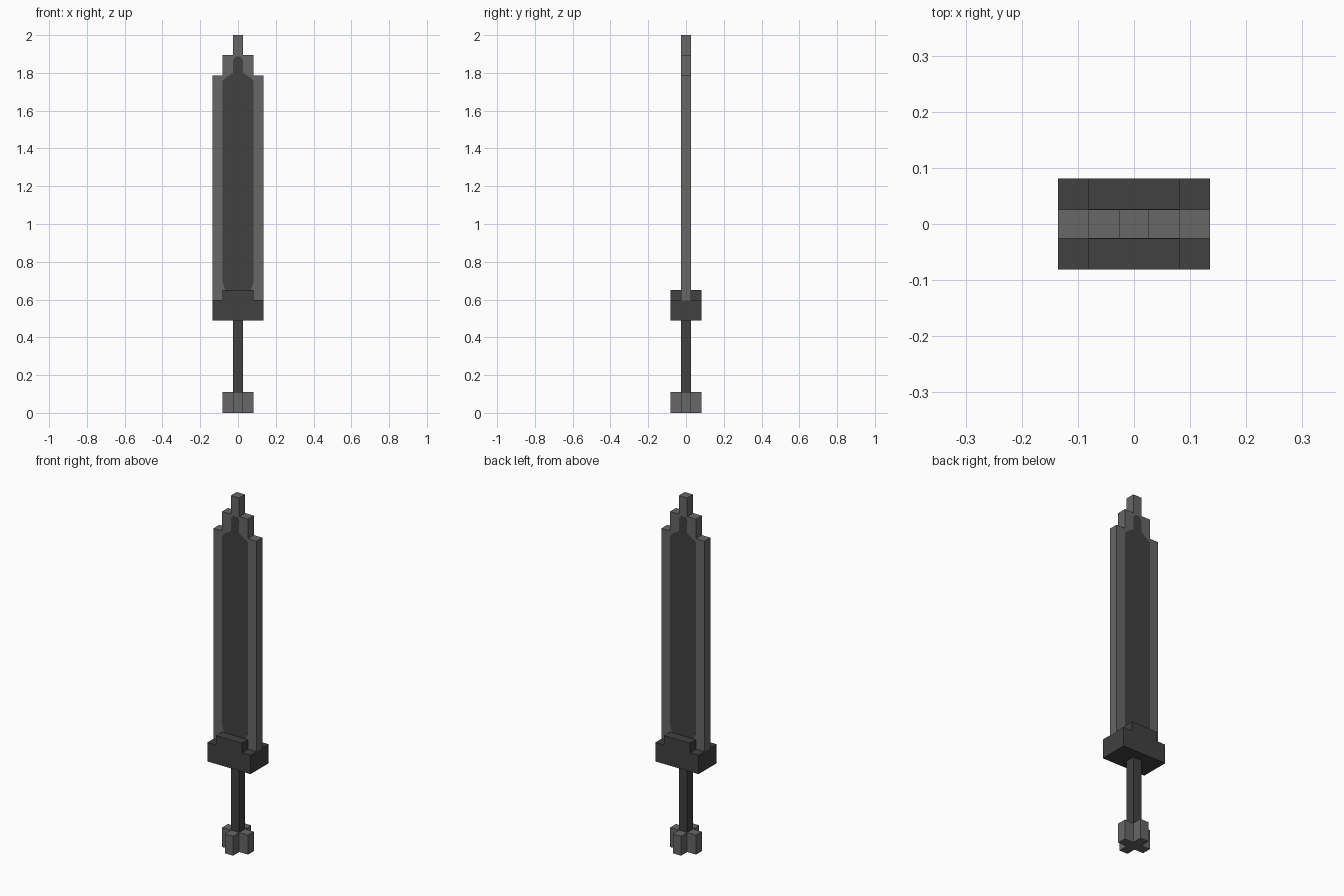
import bpy
import bmesh

cube = bpy.data.objects.get("Cube")
if cube:
    bpy.data.objects.remove(cube, do_unlink=True)


def make_material(name, value):
    mat = bpy.data.materials.new(name)
    colour = (value, value, value, 1)
    mat.use_nodes = True
    mat.diffuse_color = colour
    mat.node_tree.nodes["Principled BSDF"].inputs["Base Color"].default_value = colour
    return mat


steel = make_material("light grey steel", 0.135)
iron = make_material("dark grey iron", 0.052)


def extrude_profile(name, points, depth, mat, axis="y"):
    """Closed outline extruded evenly to both sides of the centre plane."""
    bm = bmesh.new()
    if axis == "y":
        verts = [bm.verts.new((a, -depth, b)) for a, b in points]
        move = (0, 2 * depth, 0)
    else:
        low, high = depth
        verts = [bm.verts.new((a, b, low)) for a, b in points]
        move = (0, 0, high - low)
    face = bm.faces.new(verts)
    top = bmesh.ops.extrude_face_region(bm, geom=[face])
    moved = [g for g in top["geom"] if isinstance(g, bmesh.types.BMVert)]
    bmesh.ops.translate(bm, verts=moved, vec=move)
    bmesh.ops.recalc_face_normals(bm, faces=bm.faces)
    mesh = bpy.data.meshes.new(name)
    bm.to_mesh(mesh)
    bm.free()
    mesh.materials.append(mat)
    obj = bpy.data.objects.new(name, mesh)
    bpy.context.collection.objects.link(obj)
    return obj


def mirrored(half):
    """Complete a right-hand outline, listed bottom to top."""
    return half + [(-a, b) for a, b in reversed(half)]


# Shared half widths of the stepped parts
thin, mid, wide = 0.026, 0.081, 0.135

# Stepped blade
extrude_profile("blade", mirrored([
    (wide, 0.595), (wide, 1.785), (mid, 1.785), (mid, 1.895),
    (thin, 1.895), (thin, 2.0)]), thin, steel)

# Dark centre panel showing on both faces of the blade
extrude_profile("blade_panel", mirrored([
    (0.065, 0.64), (mid, 0.69), (mid, 1.76), (0.065, 1.775),
    (thin, 1.8), (thin, 1.87), (0.012, 1.887)]), thin + 0.001, iron)

# Guard with a raised middle
extrude_profile("guard", mirrored([
    (wide, 0.49), (wide, 0.597), (mid, 0.597), (mid, 0.65)]), mid, iron)

# Grip
square = mirrored([(thin, -thin), (thin, thin)])
extrude_profile("grip", square, (0.1, 0.5), iron, axis="z")

# Cross-shaped pommel
cross = mirrored([
    (thin, -mid), (thin, -thin), (mid, -thin),
    (mid, thin), (thin, thin), (thin, mid)])
extrude_profile("pommel", cross, (0, 0.11), steel, axis="z")
